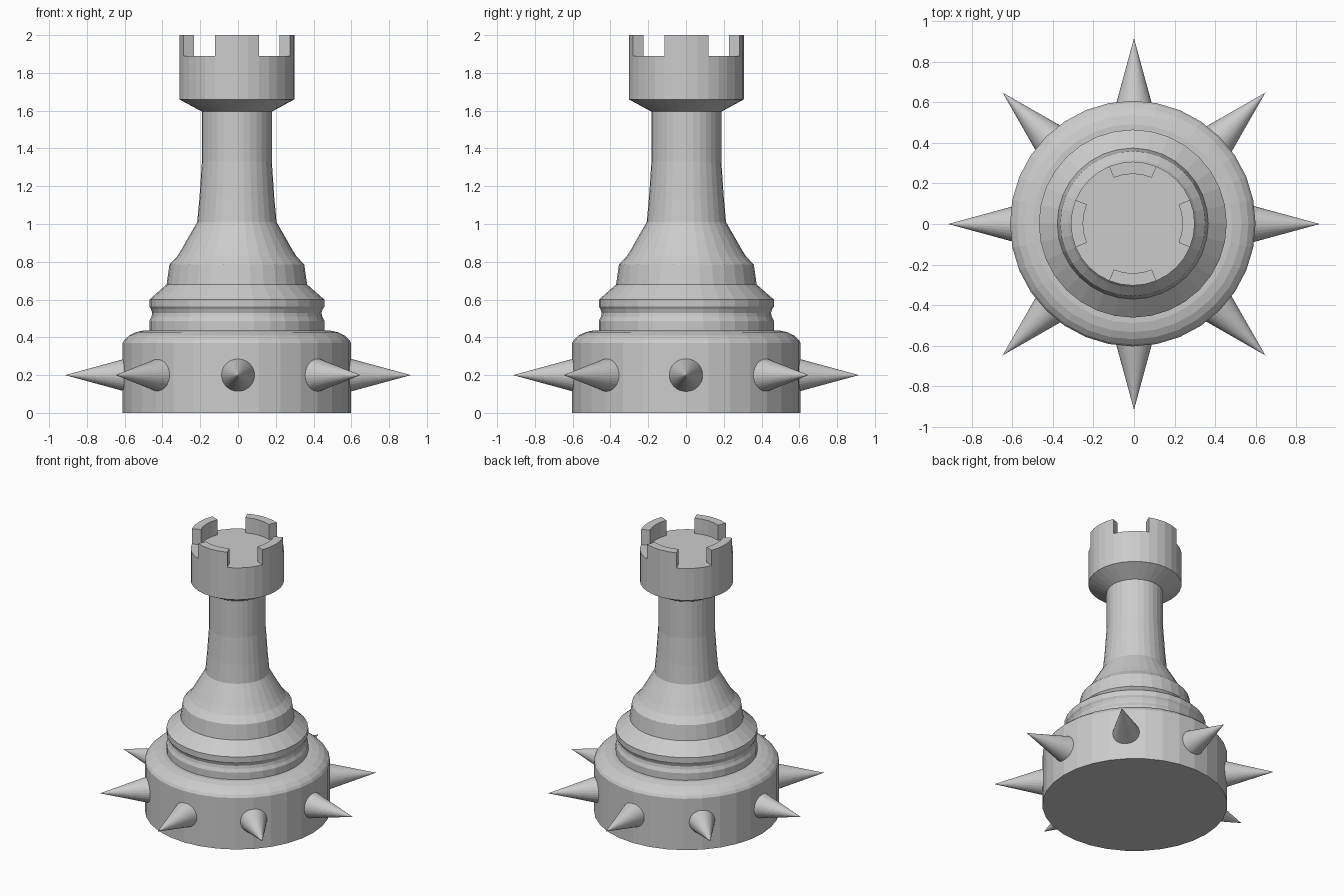
import bpy, bmesh
from math import cos, sin, pi, radians, degrees, atan2
from mathutils import Matrix, Vector

if "Cube" in bpy.data.objects:
    bpy.data.objects.remove(bpy.data.objects["Cube"])

SIDES = 32
OFFSET = Vector((-0.006, 0.002, 0))  # turned parts sit a hair off the spike ring


def finish(bm, name, location=(0, 0, 0)):
    bmesh.ops.recalc_face_normals(bm, faces=bm.faces)
    mesh = bpy.data.meshes.new(name)
    bm.to_mesh(mesh)
    bm.free()
    ob = bpy.data.objects.new(name, mesh)
    ob.location = location
    bpy.context.collection.objects.link(ob)
    return ob


def lathe(profile):
    """Turn (radius, z) points around z; radius 0 closes the end with a flat cap."""
    bm = bmesh.new()
    rings = []
    for r, z in profile:
        if r > 0:
            rings.append([bm.verts.new((r * cos(2 * pi * i / SIDES),
                                        r * sin(2 * pi * i / SIDES), z))
                          for i in range(SIDES)])
    for a, b in zip(rings, rings[1:]):
        for i in range(SIDES):
            j = (i + 1) % SIDES
            bm.faces.new((a[i], a[j], b[j], b[i]))
    if profile[0][0] == 0:
        bm.faces.new(rings[0])
    if profile[-1][0] == 0:
        bm.faces.new(rings[-1])
    return bm


# Drum base with rounded shoulder
finish(lathe([(0, 0), (0.605, 0), (0.605, 0.37), (0.595, 0.387), (0.57, 0.41),
              (0.535, 0.427), (0.49, 0.437), (0.455, 0.437)]), "base", OFFSET)

# Stepped collars, flared skirt and column
finish(lathe([(0.463, 0.435), (0.463, 0.487), (0.452, 0.51), (0.448, 0.53),
              (0.455, 0.55), (0.463, 0.562), (0.463, 0.60), (0.372, 0.68),
              (0.357, 0.785), (0.343, 0.80), (0.315, 0.83), (0.29, 0.87),
              (0.262, 0.92), (0.21, 1.01), (0.198, 1.14), (0.185, 1.33),
              (0.185, 1.60)]), "column", OFFSET)

# Tower head, with four battlements raised from its rim
bm = lathe([(0.185, 1.595), (0.305, 1.66), (0.305, 1.89), (0.245, 1.89), (0, 1.89)])
raised = []
for f in bm.faces:
    c = f.calc_center_median()
    angle = degrees(atan2(c.y, c.x)) % 90
    if c.z > 1.88 and len(f.verts) == 4 and min(angle, 90 - angle) < 22.5:
        raised.append(f)
ext = bmesh.ops.extrude_face_region(bm, geom=raised)
top = [v for v in ext["geom"] if isinstance(v, bmesh.types.BMVert)]
bmesh.ops.translate(bm, verts=top, vec=(0, 0, 0.11))
leftover = [f for f in raised if f.is_valid and f.calc_center_median().z < 1.9]
if leftover:
    bmesh.ops.delete(bm, geom=leftover, context='FACES')
finish(bm, "tower_head", OFFSET)

# Eight spikes around the base
inner, tip = 0.585, 0.915
for k in range(8):
    bm = bmesh.new()
    mat = (Matrix.Rotation(radians(45 * k), 4, 'Z')
           @ Matrix.Translation(((inner + tip) / 2, 0, 0.2))
           @ Matrix.Rotation(pi / 2, 4, 'Y'))
    bmesh.ops.create_cone(bm, cap_ends=True, segments=SIDES, radius1=0.09,
                          radius2=0, depth=tip - inner, matrix=mat)
    finish(bm, f"spike_{k + 1}")
